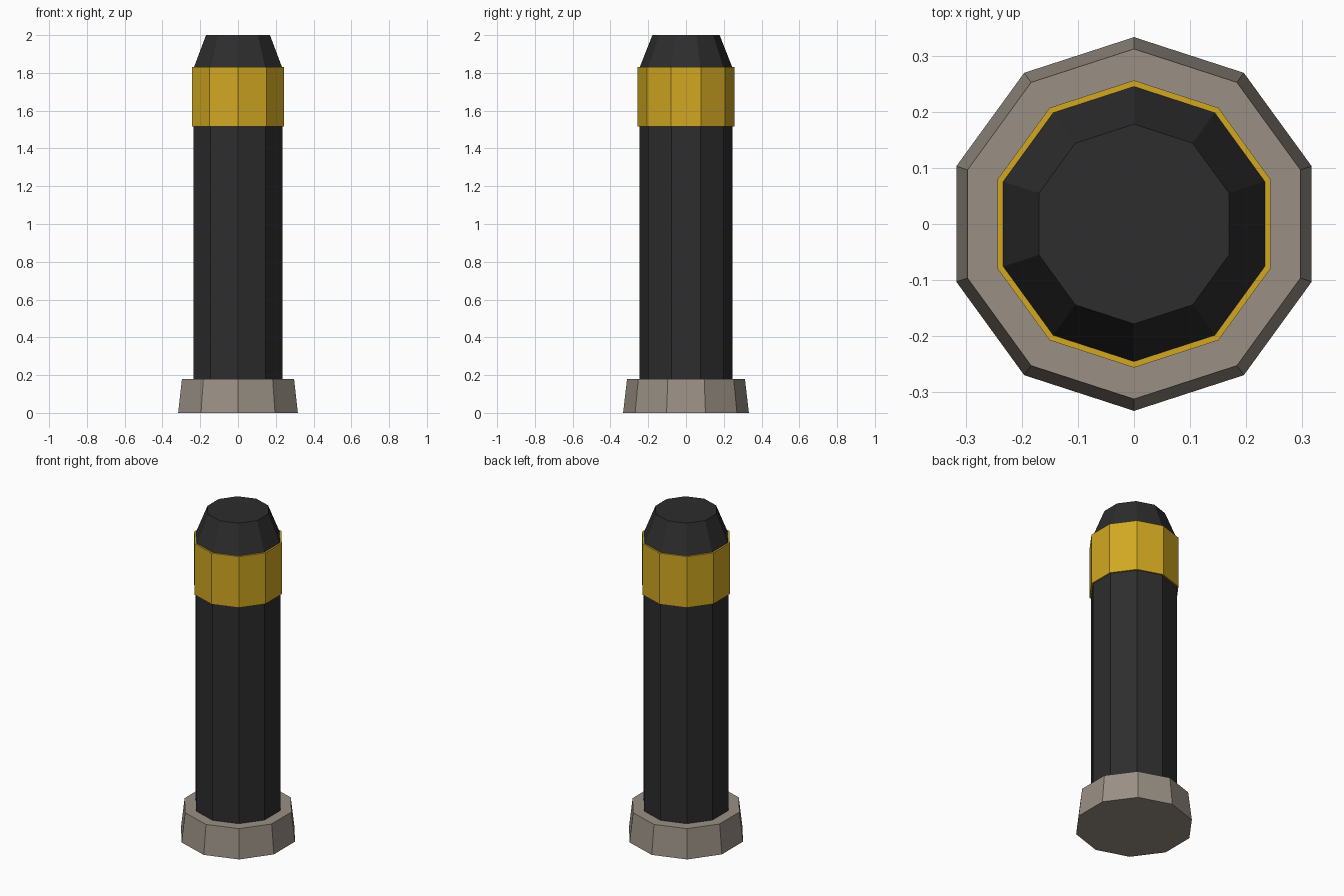
import bpy
import bmesh

cube = bpy.data.objects.get("Cube")
if cube:
    bpy.data.objects.remove(cube, do_unlink=True)

SIDES = 10


def material(name, colour):
    mat = bpy.data.materials.new(name)
    mat.use_nodes = True
    mat.diffuse_color = (*colour, 1)
    bsdf = next(n for n in mat.node_tree.nodes if n.type == 'BSDF_PRINCIPLED')
    bsdf.inputs["Base Color"].default_value = (*colour, 1)
    bsdf.inputs["Roughness"].default_value = 0.8
    return mat


def frustum(name, z_low, z_high, r_low, r_high, mat):
    """Flat-sided tapered drum with a corner pointing along y."""
    bm = bmesh.new()
    bmesh.ops.create_cone(bm, cap_ends=True, segments=SIDES, radius1=r_low,
                          radius2=r_high, depth=z_high - z_low)
    bmesh.ops.translate(bm, verts=bm.verts, vec=(0, 0, (z_low + z_high) / 2))
    mesh = bpy.data.meshes.new(name)
    bm.to_mesh(mesh)
    bm.free()
    mesh.materials.append(mat)
    obj = bpy.data.objects.new(name, mesh)
    bpy.context.collection.objects.link(obj)
    return obj


black = material("matte black", (0.026, 0.026, 0.026))
yellow = material("golden yellow", (0.64, 0.39, 0.016))
stone = material("warm grey", (0.32, 0.28, 0.235))

# Foot, shaft, band and tapered top
frustum("base", 0, 0.18, 0.333, 0.312, stone)
frustum("post", 0.17, 1.825, 0.247, 0.247, black)
frustum("band", 1.515, 1.83, 0.256, 0.256, yellow)
frustum("cap", 1.825, 2.0, 0.247, 0.178, black)
